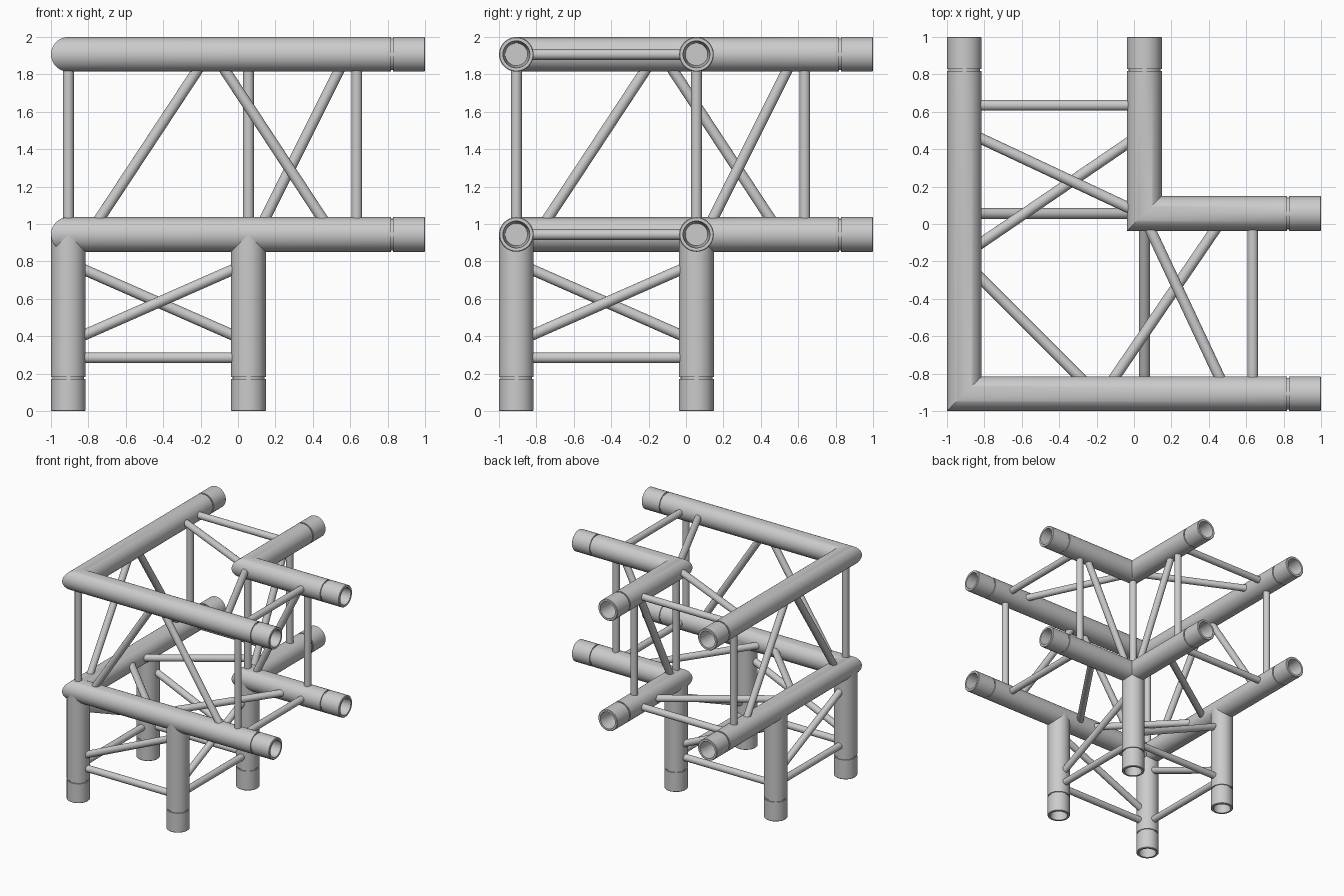
import bpy, bmesh, math
from mathutils import Vector

if "Cube" in bpy.data.objects:
    bpy.data.objects.remove(bpy.data.objects["Cube"])

A, B = -0.907, 0.056          # chord centre lines in x and y
LOW, TOP = 0.944, 1.907       # chord levels
R, r = 0.0925, 0.029          # chord and brace radii
V = Vector


def sweep(bm, start, axis, profile, seg, mitre=None):
    """Revolve (distance, radius) pairs round an axis; optional 45 degree mitred start."""
    axis = axis.normalized()
    u = axis.orthogonal().normalized()
    v = axis.cross(u)
    rings = []
    for i, (s, rad) in enumerate(profile):
        ring = []
        for k in range(seg):
            a = 2 * math.pi * k / seg
            o = (u * math.cos(a) + v * math.sin(a)) * rad
            shift = o.dot(mitre) if mitre and i == 0 else 0
            ring.append(bm.verts.new(start + o + axis * (s + shift)))
        rings.append(ring)
    for p, q in zip(rings, rings[1:]):
        for k in range(seg):
            n = (k + 1) % seg
            bm.faces.new((p[k], p[n], q[n], q[k]))
    bm.faces.new(rings[-1])
    if not mitre:
        bm.faces.new(rings[0])


def finish(bm, name):
    bmesh.ops.remove_doubles(bm, verts=bm.verts, dist=1e-4)
    bmesh.ops.recalc_face_normals(bm, faces=bm.faces)
    me = bpy.data.meshes.new(name)
    bm.to_mesh(me)
    bm.free()
    me.shade_smooth()
    me.set_sharp_from_angle(angle=math.radians(30))
    ob = bpy.data.objects.new(name, me)
    bpy.context.collection.objects.link(ob)


def chord_profile(length):
    """Tube with a groove before the sleeve and a tapered socket in the end."""
    g = length - 0.182
    return [(0, R), (g, R), (g, R - 0.008), (g + 0.012, R - 0.008), (g + 0.012, R),
            (length - 0.004, R), (length, R - 0.004), (length, 0.072),
            (length - 0.18, 0.060)]


def corner_chord(name, c, z):
    bm = bmesh.new()
    X, Y = V((1, 0, 0)), V((0, 1, 0))
    sweep(bm, V((c, c, z)), X, chord_profile(1 - c), 48, Y)
    sweep(bm, V((c, c, z)), Y, chord_profile(1 - c), 48, X)
    finish(bm, name)


def brace(name, p, q):
    p, q = V(p), V(q)
    d = (q - p).normalized()
    bm = bmesh.new()
    length = (q - p).length + 0.12
    sweep(bm, p - d * 0.06, d, [(0, r), (length, r)], 24)
    finish(bm, name)


def brace_pair(name, p, q):
    """A brace and its twin mirrored across the x = y plane."""
    brace(name + "_x", p, q)
    brace(name + "_y", (p[1], p[0], p[2]), (q[1], q[0], q[2]))


# L-shaped horizontal chords
for level, z in (("lower", LOW), ("upper", TOP)):
    corner_chord(level + "_outer_chord", A, z)
    corner_chord(level + "_inner_chord", B, z)

# Four legs
for i, (x, y) in enumerate([(A, A), (B, A), (A, B), (B, B)]):
    bm = bmesh.new()
    sweep(bm, V((x, y, LOW)), V((0, 0, -1)), chord_profile(LOW), 48)
    finish(bm, f"leg_{i + 1}")

# Upright posts between the levels
z0, z1 = LOW + R, TOP - R
for c in (A, B):
    brace("corner_post", (c, c, z0), (c, c, z1))
    brace_pair("end_post", (0.635, c, z0), (0.635, c, z1))

# Diagonals in the upright faces
brace_pair("outer_diagonal_a", (-0.735, A, z0), (-0.222, A, z1))
brace_pair("outer_diagonal_b", (-0.065, A, z1), (0.446, A, z0))
brace_pair("inner_diagonal", (0.537, B, z1), (0.148, B, z0))

# Cross bars and diagonals in the horizontal planes
a, b = A + R, B - R
for z in (LOW, TOP):
    brace_pair("cross_bar", (0.635, a, z), (0.635, b, z))
brace_pair("upper_plan_diagonal", (0.455, a, TOP), (0.09, b, TOP))
brace_pair("lower_plan_diagonal", (-0.10, a, LOW), (0.43, b, LOW))
brace("lower_corner_diagonal", (a, -0.295, LOW), (-0.295, a, LOW))

# Bracing between the legs
for c, za, zb in ((A, 0.41, 0.752), (B, 0.752, 0.41)):
    brace_pair("leg_bar", (a, c, 0.285), (b, c, 0.285))
# front and left faces slope opposite ways to their far neighbours
brace("leg_diagonal_front", (a, A, 0.41), (b, A, 0.752))
brace("leg_diagonal_back", (a, B, 0.752), (b, B, 0.41))
brace("leg_diagonal_right", (B, a, 0.41), (B, b, 0.752))
brace("leg_diagonal_left", (A, a, 0.752), (A, b, 0.41))
